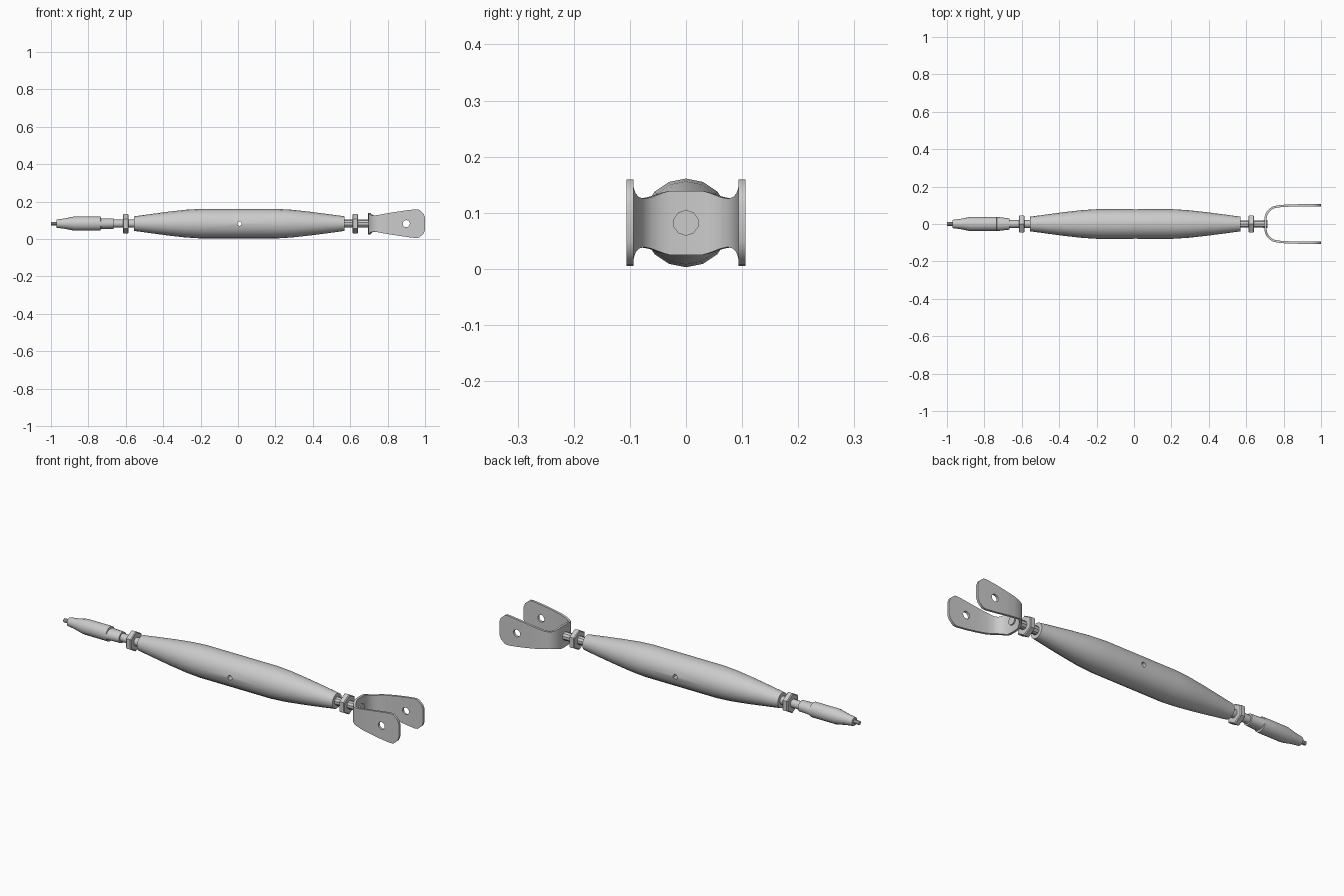
import bpy, bmesh, math
from mathutils import Vector

if "Cube" in bpy.data.objects:
    bpy.data.objects.remove(bpy.data.objects["Cube"])

AXIS_Z = 0.082


def finish(name, bm, angle=35):
    bmesh.ops.recalc_face_normals(bm, faces=bm.faces)
    me = bpy.data.meshes.new(name)
    bm.to_mesh(me)
    bm.free()
    ob = bpy.data.objects.new(name, me)
    bpy.context.collection.objects.link(ob)
    smooth(ob, angle)
    return ob


def smooth(ob, angle=35):
    bpy.ops.object.select_all(action='DESELECT')
    ob.select_set(True)
    bpy.context.view_layer.objects.active = ob
    bpy.ops.object.shade_smooth_by_angle(angle=math.radians(angle))


def lathe(name, profile, sides=16, angle=35):
    """Solid around the x axis; each station is (x, radius_y, radius_z)."""
    bm = bmesh.new()
    rings = []
    for x, ry, rz in profile:
        rings.append([bm.verts.new((x, ry * math.sin(t), AXIS_Z + rz * math.cos(t)))
                      for t in (2 * math.pi * i / sides for i in range(sides))])
    for a, b in zip(rings, rings[1:]):
        for i in range(sides):
            j = (i + 1) % sides
            bm.faces.new((a[i], a[j], b[j], b[i]))
    bm.faces.new(rings[0])
    bm.faces.new(rings[-1])
    return finish(name, bm, angle)


def round_profile(pts):
    return [(x, r, r) for x, r in pts]


def drill(ob, x, radius, sides=12):
    """Cut a hole right through along y."""
    bpy.ops.mesh.primitive_cylinder_add(vertices=sides, radius=radius, depth=0.6,
                                        location=(x, 0, AXIS_Z),
                                        rotation=(math.pi / 2, 0, 0))
    cutter = bpy.context.object
    mod = ob.modifiers.new("hole", 'BOOLEAN')
    mod.object = cutter
    mod.solver = 'EXACT'
    bpy.context.view_layer.objects.active = ob
    bpy.ops.object.modifier_apply(modifier=mod.name)
    bpy.data.objects.remove(cutter)


# Barrel body with a cross hole
body = lathe("barrel_body", round_profile([
    (-0.555, 0.039), (-0.46, 0.052), (-0.37, 0.064), (-0.28, 0.074), (-0.2, 0.079),
    (0.0, 0.079), (0.21, 0.079), (0.29, 0.074), (0.38, 0.064), (0.475, 0.052),
    (0.57, 0.039)]))
drill(body, 0.008, 0.012)

# Threaded rods
lathe("left_rod", round_profile([(-0.68, 0.021), (-0.54, 0.021)]), 12)
lathe("right_rod", round_profile([(0.55, 0.021), (0.69, 0.021), (0.715, 0.023)]), 10)

# Lock nuts with chamfered corners
for side, x in (("left", -0.6), ("right", 0.627)):
    lathe(side + "_lock_nut", round_profile([
        (x - 0.015, 0.047), (x - 0.011, 0.052), (x + 0.011, 0.052), (x + 0.015, 0.047)]),
        6, 20)

# Cable terminal, with flats near the thread
lathe("cable_terminal", [
    (-0.97, 0.022, 0.022), (-0.93, 0.027, 0.027), (-0.875, 0.038, 0.038),
    (-0.735, 0.038, 0.038), (-0.733, 0.038, 0.028), (-0.665, 0.03, 0.028)])
lathe("cable_stub", round_profile([(-1.0, 0.01), (-0.95, 0.01)]), 10)

# Fork strap: stations of centreline x, y and half height, mirrored over y
half = [(0.703, 0.03, 0.057), (0.706, 0.045, 0.053), (0.715, 0.064, 0.046),
        (0.729, 0.079, 0.043), (0.75, 0.09, 0.046), (0.785, 0.096, 0.053),
        (0.84, 0.099, 0.062), (0.9, 0.1, 0.071), (0.95, 0.1, 0.077),
        (0.968, 0.1, 0.075), (0.992, 0.1, 0.054), (1.0, 0.1, 0.034)]
path = [(x, -y, h) for x, y, h in reversed(half)] + [(0.702, 0, 0.057)] + half
T = 0.006
bm = bmesh.new()
rings = []
for i, (x, y, h) in enumerate(path):
    a, b = path[max(i - 1, 0)], path[min(i + 1, len(path) - 1)]
    d = Vector((b[0] - a[0], b[1] - a[1])).normalized()
    n = Vector((-d.y, d.x)) * T
    rings.append([bm.verts.new((x + s * n.x, y + s * n.y, AXIS_Z + k * h))
                  for s, k in ((1, 1), (1, -1), (-1, -1), (-1, 1))])
for a, b in zip(rings, rings[1:]):
    for i in range(4):
        j = (i + 1) % 4
        bm.faces.new((a[i], a[j], b[j], b[i]))
bm.faces.new(rings[0])
bm.faces.new(rings[-1])
fork = finish("fork", bm)
drill(fork, 0.9, 0.019)
smooth(body)
smooth(fork)
